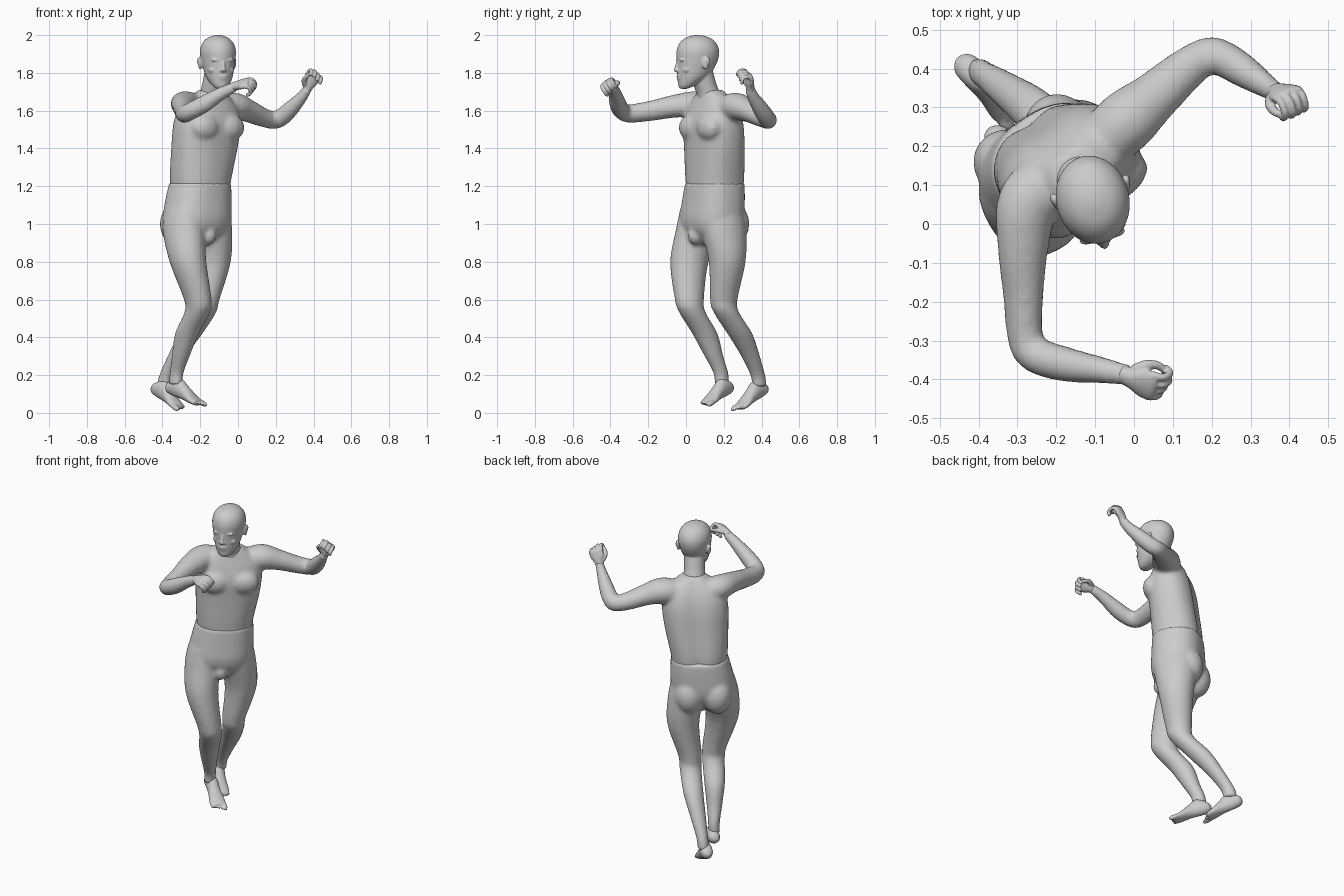
import bpy, bmesh, math
from mathutils import Vector, Matrix

if "Cube" in bpy.data.objects:
    bpy.data.objects.remove(bpy.data.objects["Cube"])

skin = bpy.data.materials.new("plain_grey")
skin.use_nodes = True
GREY = (0.6, 0.6, 0.6, 1)
skin.diffuse_color = GREY
skin.node_tree.nodes["Principled BSDF"].inputs["Base Color"].default_value = GREY

UP = Vector((0, 0, 1))
LEFT = Vector((0.82, 0.57, 0)).normalized()      # torso's left
FRONT = LEFT.cross(UP)                           # torso's front
HEAD_LEFT = Vector((0.97, 0.25, 0)).normalized()
HEAD_FRONT = HEAD_LEFT.cross(UP)


def smooth_path(rows, steps=5):
    """Catmull-Rom resampling of rows of numbers."""
    rows = [tuple(r) for r in rows]
    p = [rows[0]] + rows + [rows[-1]]
    out = []
    for i in range(1, len(p) - 2):
        for s in range(steps):
            t = s / steps
            out.append([0.5 * (2 * b + (c - a) * t + (2 * a - 5 * b + 4 * c - d) * t * t
                               + (3 * b - a - 3 * c + d) * t ** 3)
                        for a, b, c, d in zip(*p[i - 1:i + 3])])
    return out + [list(rows[-1])]


def tube(bm, rows, hint, axis=None, sides=24, power=1.0, groove=0.0):
    """Loft of rows (x, y, z, half width along hint, half depth)."""
    rows = smooth_path(rows)
    rings = []
    for i, r in enumerate(rows):
        a, b = rows[max(i - 1, 0)], rows[min(i + 1, len(rows) - 1)]
        t = axis or (Vector(b[:3]) - Vector(a[:3])).normalized()
        u = (hint - t * hint.dot(t)).normalized()
        v = t.cross(u)
        ring = []
        for k in range(sides):
            ang = math.tau * k / sides
            c, s = math.cos(ang), math.sin(ang)
            c, s = (math.copysign(abs(q) ** power, q) for q in (c, s))
            s *= 1 - groove * math.exp(-((ang - math.pi / 2) / 0.2) ** 2)
            ring.append(bm.verts.new(Vector(r[:3]) + u * c * r[3] + v * s * r[4]))
        rings.append(ring)
    for p, q in zip(rings, rings[1:]):
        for k in range(sides):
            j = (k + 1) % sides
            bm.faces.new((p[k], p[j], q[j], q[k]))
    bm.faces.new(rings[0][::-1])
    bm.faces.new(rings[-1])


def blob(bm, centre, axes, size):
    """Ellipsoid with the given axes and half sizes."""
    m = Matrix([a * s for a, s in zip(axes, size)]).transposed().to_4x4()
    m.translation = centre
    bmesh.ops.create_uvsphere(bm, u_segments=20, v_segments=12, radius=1, matrix=m)


def finish(bm, name, voxel, rounds):
    """Fuse the overlapping pieces into one smooth surface."""
    bmesh.ops.recalc_face_normals(bm, faces=bm.faces)
    mesh = bpy.data.meshes.new(name)
    bm.to_mesh(mesh)
    bm.free()
    mesh.materials.append(skin)
    ob = bpy.data.objects.new(name, mesh)
    bpy.context.collection.objects.link(ob)
    bpy.ops.object.select_all(action='DESELECT')
    ob.select_set(True)
    bpy.context.view_layer.objects.active = ob
    rem = ob.modifiers.new("fuse", 'REMESH')
    rem.mode = 'VOXEL'
    rem.voxel_size = voxel
    rem.use_smooth_shade = True
    smo = ob.modifiers.new("soften", 'SMOOTH')
    smo.factor, smo.iterations = 0.5, rounds
    for m in ("fuse", "soften"):
        bpy.ops.object.modifier_apply(modifier=m)
    bpy.ops.object.shade_smooth()


# Upper body: torso, shoulders, arms
bm = bmesh.new()
tube(bm, [(-.2, .152, 1.17, .155, .135), (-.197, .152, 1.25, .165, .14),
          (-.178, .15, 1.4, .183, .135), (-.165, .145, 1.52, .19, .13),
          (-.16, .145, 1.6, .175, .11), (-.155, .14, 1.66, .13, .085),
          (-.145, .13, 1.71, .06, .06)], LEFT, UP, 40, 0.85, 0.12)
for side in (1, -1):
    blob(bm, Vector((-.15, .135, 1.51)) + FRONT * .075 + LEFT * side * .08,
         (LEFT, FRONT, UP), (.085, .055, .07))
tube(bm, [(-.2, .13, 1.6, .07, .07), (-.27, .06, 1.63, .072, .08), (-.285, -.05, 1.625, .06, .068),
          (-.285, -.18, 1.6, .054, .052), (-.28, -.29, 1.585, .05, .045),
          (-.255, -.335, 1.595, .046, .047), (-.18, -.36, 1.635, .046, .045),
          (-.09, -.375, 1.69, .035, .035), (-.01, -.39, 1.73, .026, .026)], UP + LEFT * .5)
tube(bm, [(-.1, .19, 1.6, .07, .07), (-.02, .265, 1.62, .075, .08), (.05, .325, 1.6, .06, .066),
          (.13, .395, 1.565, .05, .055), (.19, .435, 1.55, .047, .046),
          (.23, .425, 1.565, .047, .046), (.28, .395, 1.61, .043, .043),
          (.34, .355, 1.675, .03, .032), (.37, .337, 1.72, .024, .027)], UP - LEFT)
finish(bm, "torso_and_arms", .011, 5)

# Lower body: pelvis, buttocks, legs
bm = bmesh.new()
hip = Vector((-.215, .135, 1.0))
tube(bm, [(-.2, .153, 1.22, .163, .143), (-.21, .145, 1.12, .178, .148),
          (-.217, .135, 1.02, .185, .148), (-.215, .13, .95, .165, .12),
          (-.21, .13, .89, .1, .06)], LEFT, UP, 40, 0.85)
for side in (1, -1):
    blob(bm, hip - FRONT * .085 + LEFT * side * .08, (LEFT, FRONT, UP), (.085, .085, .11))
blob(bm, hip + FRONT * .1 - UP * .06, (LEFT, FRONT, UP), (.04, .045, .05))
tube(bm, [(-.288, .08, 1.08, .09, .12), (-.288, .065, .97, .105, .125),
          (-.265, .018, .8, .094, .105), (-.213, .018, .6, .07, .08),
          (-.217, .035, .53, .065, .073), (-.27, .1, .42, .06, .07),
          (-.303, .148, .3, .045, .052), (-.325, .185, .21, .034, .042),
          (-.33, .19, .15, .034, .04)], LEFT, UP)
tube(bm, [(-.145, .19, 1.08, .09, .12), (-.143, .2, .97, .105, .125),
          (-.133, .218, .8, .092, .1), (-.168, .2, .6, .068, .075),
          (-.182, .215, .53, .063, .07), (-.25, .285, .42, .058, .07),
          (-.325, .342, .3, .045, .052), (-.38, .38, .2, .034, .042),
          (-.395, .39, .14, .034, .04)], LEFT, UP)
finish(bm, "pelvis_and_legs", .011, 4)


# Feet: sole loft plus five toes
def foot(name, heel, toe, inner):
    heel, toe = Vector(heel), Vector(toe)
    d = (toe - heel).normalized()
    s = d.cross(UP).normalized() * inner
    up = (UP - d * UP.dot(d)).normalized()
    length = (toe - heel).length
    bm = bmesh.new()
    profile = [(-.03, 0, .015, .015), (.06, .005, .033, .036), (.25, .02, .036, .052),
               (.5, .012, .037, .038), (.75, 0, .046, .024), (.92, -.003, .045, .016)]
    tube(bm, [(*(heel + d * length * f + up * h), w, t) for f, h, w, t in profile], s, d)
    for i in range(5):
        r = .014 if i == 0 else .0095 - .0005 * i
        base = toe + s * (.033 - .0175 * i) - d * (.015 + .007 * i) - up * .003
        blob(bm, base, (d, s, up), (.032, r, r))
    finish(bm, name, .005, 3)


foot("right_foot", (-.37, .235, .14), (-.195, .098, .048), -1)
foot("left_foot", (-.445, .42, .135), (-.3, .272, .024), 1)


# Hands: palm, four curled fingers, thumb
def hand(name, wrist, d, n, side):
    wrist, d, n = Vector(wrist), Vector(d).normalized(), Vector(n)
    n = (n - d * n.dot(d)).normalized()
    s = d.cross(n) * side
    bm = bmesh.new()
    tube(bm, [(*(wrist + d * f), w, t) for f, w, t in
              ((-.02, .024, .022), (.01, .028, .022), (.04, .041, .02),
               (.07, .042, .016), (.082, .036, .01))], s, d)
    for i in range(4):
        p = wrist + d * (.07 - .005 * abs(i - 1)) + s * (.033 - .022 * i)
        rows = [(*p, .0115, .0115)]
        for deg, step in ((20, .026), (75, .026), (125, .018), (165, .016)):
            a = math.radians(deg + 6 * i)
            p = p + (d * math.cos(a) + n * math.sin(a)) * step
            rows.append((*p, .01, .01))
        tube(bm, rows, s, None, 10)
    thumb = ((.01, .022, .005, .015), (.035, .042, .018, .014),
             (.06, .043, .036, .011), (.08, .03, .045, .009))
    tube(bm, [(*(wrist + d * a + s * b + n * c), r, r) for a, b, c, r in thumb], UP + d * .1, None, 10)
    finish(bm, name, .004, 2)


hand("right_hand", (-.015, -.393, 1.73), (.85, -.35, .25), (.35, .45, -.8), 1)
hand("left_hand", (.368, .34, 1.72), (.4, -.08, .9), (.35, -.9, 0), -1)

# Head and neck with face features, placed in the head's own frame
bm = bmesh.new()
centre = Vector((-.105, .058, 0))
frame = (HEAD_LEFT, HEAD_FRONT, UP)


def at(x, y, z):
    return centre + HEAD_LEFT * x + HEAD_FRONT * y + UP * z


skull = [(1.716, .072, .025, .02), (1.735, .055, .046, .045), (1.775, .027, .068, .078),
         (1.82, .009, .08, .098), (1.87, -.002, .09, .111), (1.915, -.005, .094, .114),
         (1.955, -.005, .083, .1), (1.983, -.005, .058, .07), (1.997, -.005, .025, .03),
         (2.0, -.005, .005, .006)]
tube(bm, [(*at(0, y, z), w, t) for z, y, w, t in skull], HEAD_LEFT, UP, 32)
tube(bm, [(-.15, .135, 1.62, .09, .075), (-.142, .122, 1.68, .066, .064),
          (-.13, .1, 1.74, .06, .062), (-.115, .08, 1.82, .06, .06)], HEAD_LEFT, UP)
blob(bm, at(0, .11, 1.815), frame, (.014, .017, .011))
tube(bm, [(*at(0, .1, 1.86), .008, .012), (*at(0, .112, 1.818), .011, .013)], HEAD_LEFT, None, 12)
blob(bm, at(0, .1, 1.782), frame, (.026, .011, .006))
blob(bm, at(0, .098, 1.77), frame, (.023, .011, .006))
blob(bm, at(0, .085, 1.737), frame, (.024, .017, .016))
for side in (1, -1):
    blob(bm, at(.035 * side, .092, 1.868), frame, (.027, .013, .008))
    blob(bm, at(.034 * side, .084, 1.848), frame, (.015, .014, .009))
    blob(bm, at(.045 * side, .068, 1.815), frame, (.025, .022, .018))
    blob(bm, at(.013 * side, .102, 1.812), frame, (.008, .011, .008))
    blob(bm, at(.092 * side, -.024, 1.852), frame, (.011, .02, .034))
    blob(bm, at(.098 * side, -.032, 1.862), frame, (.008, .016, .021))
finish(bm, "head_and_neck", .005, 3)
